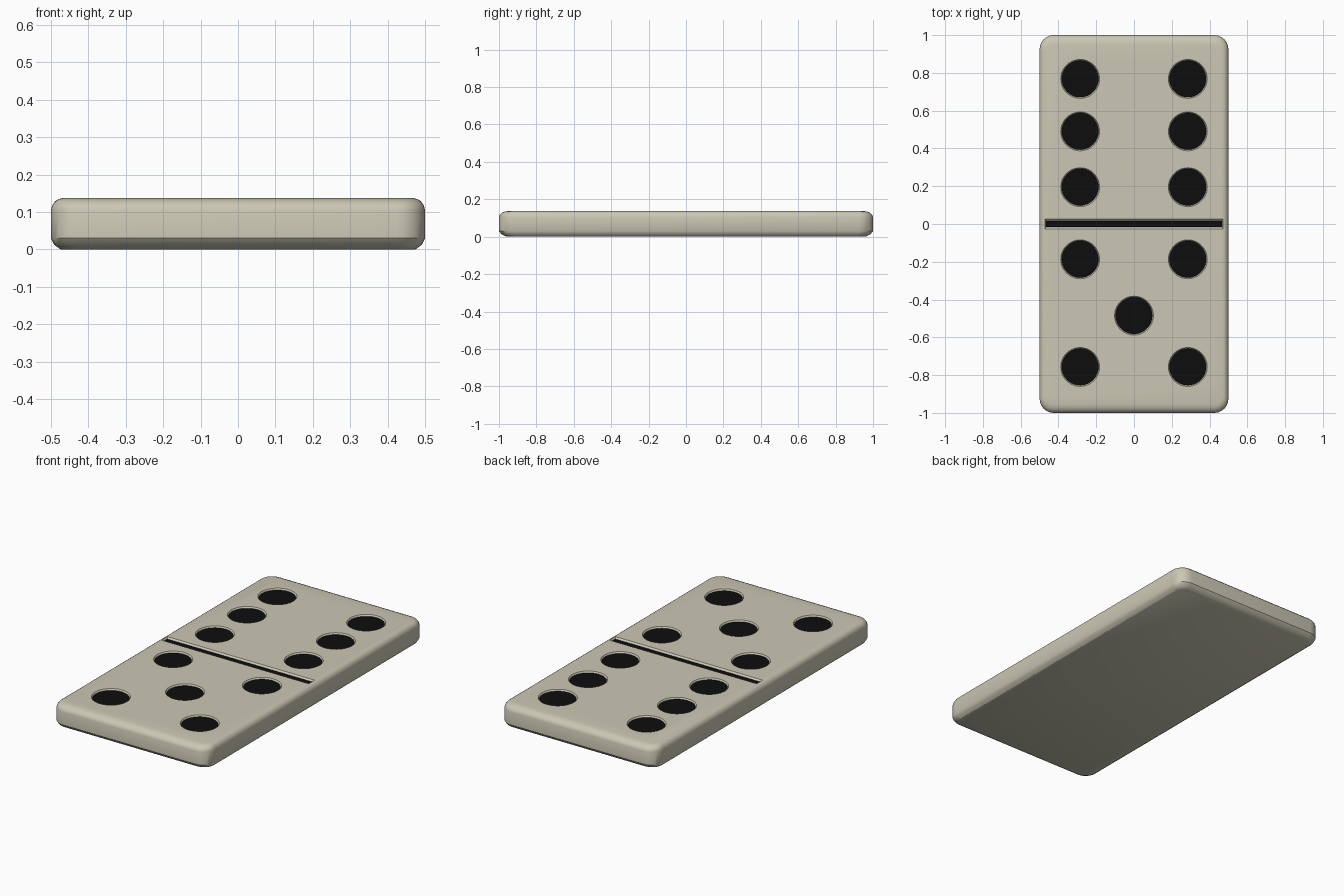
import bpy, bmesh, math

if "Cube" in bpy.data.objects:
    bpy.data.objects.remove(bpy.data.objects["Cube"])

H = 0.137        # tile thickness
DEPTH = 0.010    # depth of the recesses


def material(name, rgb):
    m = bpy.data.materials.new(name)
    m.diffuse_color = (*rgb, 1)
    m.use_nodes = True
    m.node_tree.nodes["Principled BSDF"].inputs["Base Color"].default_value = m.diffuse_color
    return m


ivory = material("ivory", (0.60, 0.575, 0.46))
black = material("black", (0.004, 0.004, 0.004))


def rounded_rect(hx, hy, r, n=6):
    pts = []
    for k, (sx, sy) in enumerate([(1, 1), (-1, 1), (-1, -1), (1, -1)]):
        for i in range(n + 1):
            a = math.pi / 2 * (k + i / n)
            pts.append((sx * (hx - r) + r * math.cos(a), sy * (hy - r) + r * math.sin(a)))
    return pts


def circle(x, y, r, n=40):
    return [(x + r * math.cos(2 * math.pi * i / n), y + r * math.sin(2 * math.pi * i / n)) for i in range(n)]


def rect(hx, hy):
    return [(-hx, -hy), (hx, -hy), (hx, hy), (-hx, hy)]


def loft(bm, layers):
    """Closed solid through (outline, z) layers, bottom to top."""
    rings = [[bm.verts.new((x, y, z)) for x, y in pts] for pts, z in layers]
    n = len(rings[0])
    for a, b in zip(rings, rings[1:]):
        for i in range(n):
            j = (i + 1) % n
            bm.faces.new((a[i], a[j], b[j], b[i]))
    bm.faces.new(rings[0][::-1])
    bm.faces.new(rings[-1])


def make(name, bm, mat):
    me = bpy.data.meshes.new(name)
    bm.to_mesh(me)
    bm.free()
    ob = bpy.data.objects.new(name, me)
    me.materials.append(mat)
    bpy.context.collection.objects.link(ob)
    return ob


# Tile body with softened rim
bm = bmesh.new()
rim = [(0.026, 0), (0.009, 0.012), (0, 0.030), (0, 0.105), (0.003, 0.117), (0.010, 0.128), (0.019, 0.134), (0.030, H)]
loft(bm, [(rounded_rect(0.5 - d, 1 - 1.6 * d, 0.075 - d), z) for d, z in rim])
body = make("tile_body", bm, ivory)

# Six pips on the back half, five on the front half
pips = [(s * 0.285, y) for s in (-1, 1) for y in (0.768, 0.49, 0.195, -0.187, -0.757)] + [(0, -0.485)]

# Recess cutters
bm = bmesh.new()
up = 0.02
for x, y in pips:
    loft(bm, [(circle(x, y, 0.097), H - DEPTH), (circle(x, y, 0.103), H), (circle(x, y, 0.103), H + up)])
loft(bm, [(rect(0.465, 0.016), H - DEPTH), (rect(0.472, 0.027), H), (rect(0.472, 0.027), H + up)])
cutter = make("recess_cutter", bm, ivory)
cutter.hide_render = True
cutter.hide_set(True)
mod = body.modifiers.new("recesses", 'BOOLEAN')
mod.operation = 'DIFFERENCE'
mod.solver = 'EXACT'
mod.object = cutter

# Black paint filling the recess floors
floor = H - DEPTH - 0.001
bm = bmesh.new()
for x, y in pips:
    loft(bm, [(circle(x, y, 0.097), floor), (circle(x, y, 0.097), floor + 0.003)])
make("pips", bm, black)
bm = bmesh.new()
loft(bm, [(rect(0.465, 0.016), floor), (rect(0.465, 0.016), floor + 0.003)])
make("divider_line", bm, black)

# Apply the cut and smooth the rim
bpy.context.view_layer.objects.active = body
body.select_set(True)
bpy.ops.object.modifier_apply(modifier=mod.name)
bpy.data.objects.remove(cutter)
bpy.ops.object.shade_smooth_by_angle(angle=math.radians(32))
